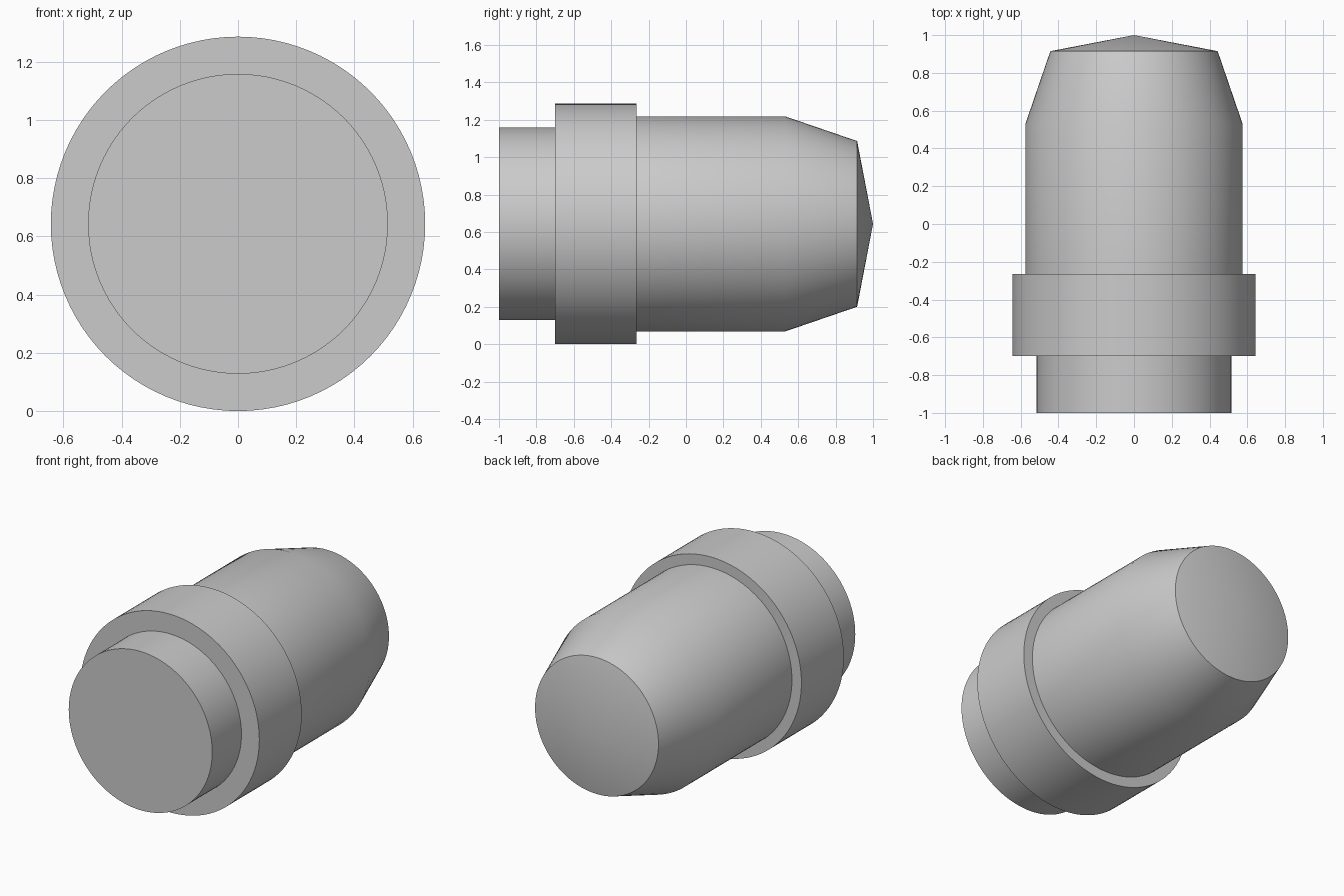
import bpy, bmesh, math

if "Cube" in bpy.data.objects:
    bpy.data.objects.remove(bpy.data.objects["Cube"])

SEGMENTS = 96
AXIS_Z = 0.643

# Outline as (y, radius): rear spigot, collar, barrel, taper, shallow cone tip
PROFILE = [(-1.0, 0.515), (-0.70, 0.515), (-0.70, 0.643), (-0.265, 0.643),
           (-0.265, 0.575), (0.53, 0.575), (0.915, 0.443)]

grey = bpy.data.materials.new("plain grey")
grey.diffuse_color = (0.6, 0.6, 0.6, 1)
grey.use_nodes = True
grey.node_tree.nodes["Principled BSDF"].inputs["Base Color"].default_value = grey.diffuse_color


def lathe_y(name, profile, tip_y, material):
    """Revolve the outline round the y axis, with a flat rear and pointed tip."""
    bm = bmesh.new()
    rings = []
    for y, r in profile:
        rings.append([bm.verts.new((r * math.cos(2 * math.pi * i / SEGMENTS), y,
                                    AXIS_Z + r * math.sin(2 * math.pi * i / SEGMENTS)))
                      for i in range(SEGMENTS)])
    tip = bm.verts.new((0, tip_y, AXIS_Z))
    for i in range(SEGMENTS):
        j = (i + 1) % SEGMENTS
        for a, b in zip(rings, rings[1:]):
            bm.faces.new((a[i], a[j], b[j], b[i]))
        bm.faces.new((rings[-1][i], rings[-1][j], tip))
    bm.faces.new(rings[0])
    bmesh.ops.recalc_face_normals(bm, faces=bm.faces)
    mesh = bpy.data.meshes.new(name)
    bm.to_mesh(mesh)
    bm.free()
    mesh.materials.append(material)
    obj = bpy.data.objects.new(name, mesh)
    bpy.context.collection.objects.link(obj)
    return obj


# Collared plug in one closed surface
plug = lathe_y("collared_plug", PROFILE, 1.0, grey)
bpy.context.view_layer.objects.active = plug
plug.select_set(True)
bpy.ops.object.shade_smooth_by_angle(angle=math.radians(30))
